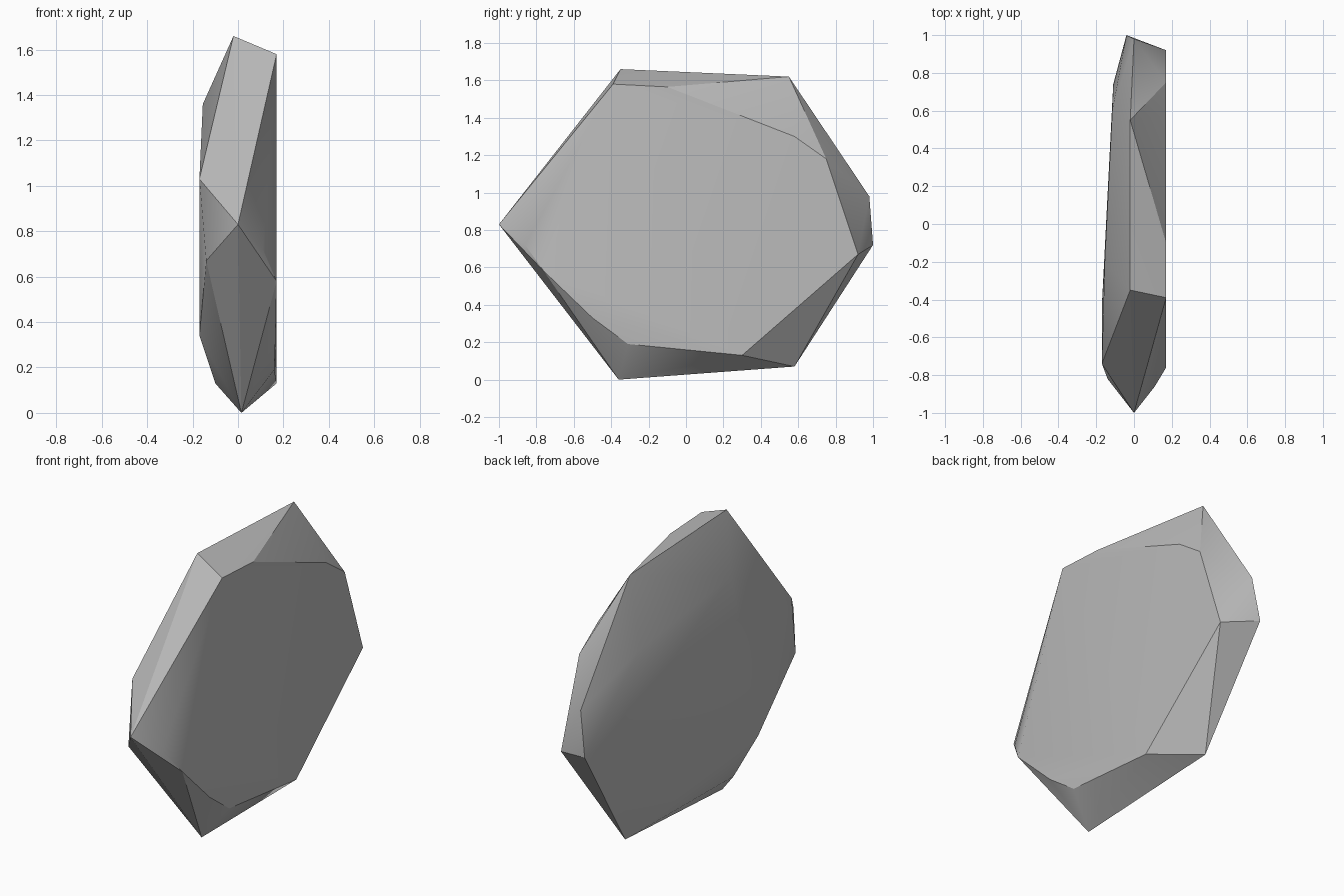
import bpy
import bmesh
import math
from mathutils import Vector

default_cube = bpy.data.objects.get("Cube")
if default_cube:
    bpy.data.objects.remove(default_cube, do_unlink=True)


def make_material(name, colour):
    material = bpy.data.materials.new(name)
    material.use_nodes = True
    material.diffuse_color = colour
    shader = next(n for n in material.node_tree.nodes if n.type == "BSDF_PRINCIPLED")
    shader.inputs["Base Color"].default_value = colour
    shader.inputs["Roughness"].default_value = 0.9
    return material


def make_hull(name, points, material):
    """Wrap the corner points in one closed faceted shell."""
    bm = bmesh.new()
    for point in points:
        bm.verts.new(point)
    result = bmesh.ops.convex_hull(bm, input=bm.verts[:])
    unused = [g for g in result["geom_interior"] + result["geom_unused"]
              if isinstance(g, bmesh.types.BMVert) and g.is_valid]
    bmesh.ops.delete(bm, geom=list(set(unused)), context="VERTS")
    bmesh.ops.dissolve_limit(bm, angle_limit=math.radians(1),
                             verts=bm.verts[:], edges=bm.edges[:])
    bmesh.ops.recalc_face_normals(bm, faces=bm.faces[:])
    mesh = bpy.data.meshes.new(name)
    bm.to_mesh(mesh)
    bm.free()
    mesh.materials.append(material)
    obj = bpy.data.objects.new(name, mesh)
    bpy.context.collection.objects.link(obj)
    return obj


# Outer rim of the slab, front tip first, then over the top
rim = [
    (0, -1, .83), (-.02, -.35, 1.66), (-.02, .55, 1.62), (0, .98, .98),
    (-.04, 1, .72), (-.01, .58, .07), (.015, -.36, 0),
]

# Flat left side: outline in y and z on one plane
flat_x = .17
flat_outline = [
    (-.39, 1.58), (-.1, 1.565), (.06, 1.5), (.58, 1.3), (.75, 1.18),
    (.92, .67), (.3, .13), (-.76, .58),
]
flat_side = [(flat_x, y, z) for y, z in flat_outline]

# Bevelled corners under the flat side
flat_bevels = [(.11, -.86, .72), (.16, -.31, .19), (.165, -.5, .33)]

# Gently tilted right side
tilted_side = [
    (-.17, -.74, 1.03), (-.14, -.82, .67), (-.17, -.43, .34), (-.1, -.3, .13),
    (-.155, -.2, 1.36), (-.115, .6, 1.22), (-.11, .74, .8),
]

stone_grey = make_material("stone grey", (.5, .5, .5, 1))
corners = [Vector(p) for p in rim + flat_side + flat_bevels + tilted_side]
stone = make_hull("flat_stone", corners, stone_grey)

# Soft facets with crisp main ridges
bpy.ops.object.select_all(action="DESELECT")
stone.select_set(True)
bpy.context.view_layer.objects.active = stone
bpy.ops.object.shade_smooth_by_angle(angle=math.radians(30))
